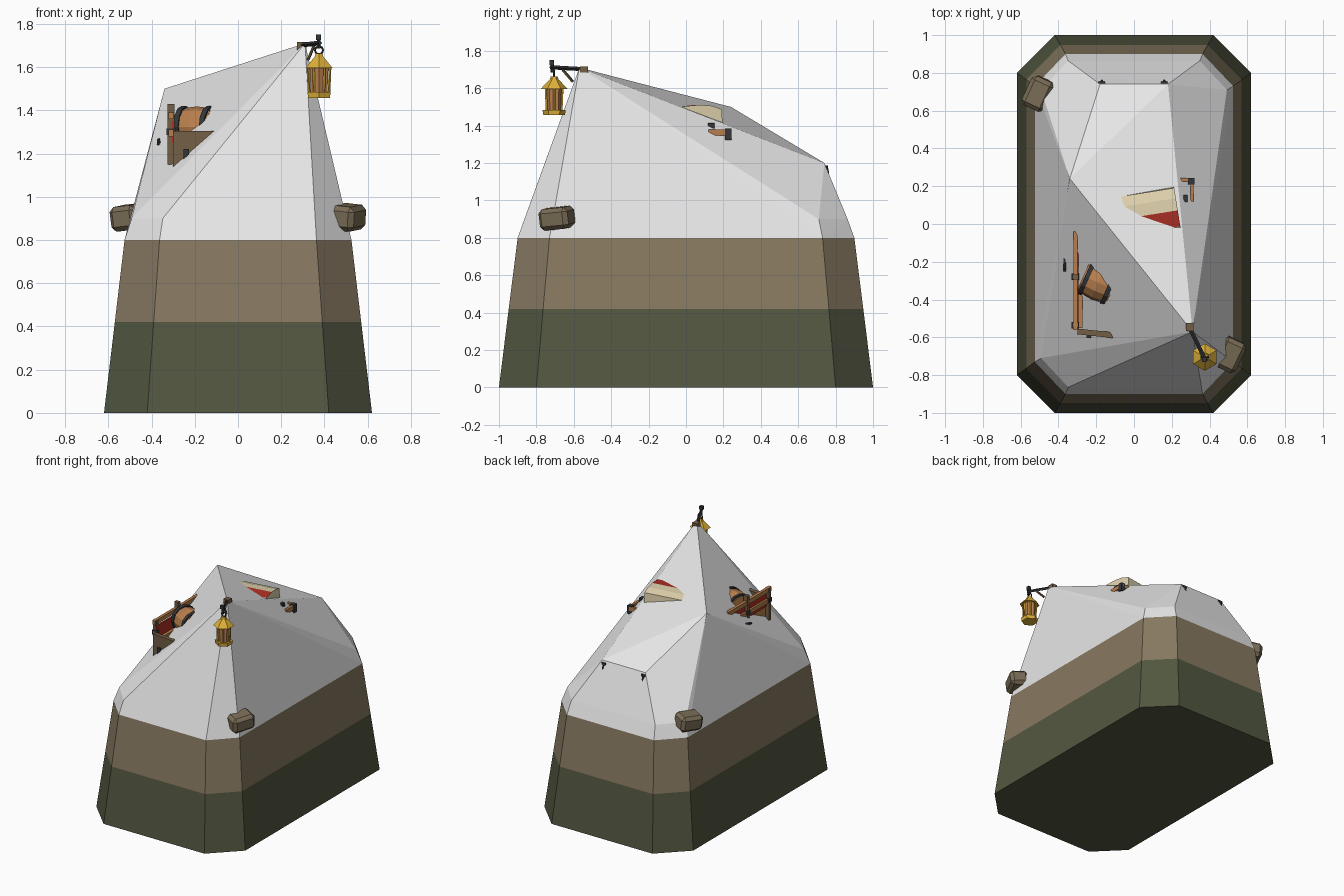
import bpy, bmesh
from math import radians, cos, sin, pi
from mathutils import Vector, Matrix, Euler

cube = bpy.data.objects.get("Cube")
if cube:
    bpy.data.objects.remove(cube)


def material(name, rgb):
    lin = [((c / 255 + 0.055) / 1.055) ** 2.4 for c in rgb] + [1]
    m = bpy.data.materials.new(name)
    m.use_nodes = True
    m.diffuse_color = lin
    node = next(n for n in m.node_tree.nodes if n.type == 'BSDF_PRINCIPLED')
    node.inputs["Base Color"].default_value = lin
    return m


MOSS = material("moss green", (82, 87, 64))
EARTH = material("earth brown", (135, 121, 97))
SNOW = material("snow white", (236, 236, 236))
STONE = material("stone", (122, 109, 86))
WOOD = material("orange wood", (186, 128, 78))
OLDWOOD = material("weathered wood", (116, 95, 70))
IRON = material("dark iron", (52, 54, 58))
RED = material("red paint", (175, 48, 36))
CREAM = material("cream canvas", (222, 208, 172))
GOLD = material("gold", (222, 176, 56))


def finish(name, bm, *mats):
    bmesh.ops.recalc_face_normals(bm, faces=bm.faces)
    me = bpy.data.meshes.new(name)
    bm.to_mesh(me)
    bm.free()
    for m in mats:
        me.materials.append(m)
    ob = bpy.data.objects.new(name, me)
    bpy.context.collection.objects.link(ob)
    return ob


def box(name, loc, size, mat, rot=(0, 0, 0), bevel=0):
    bm = bmesh.new()
    bmesh.ops.create_cube(bm, size=1)
    bmesh.ops.scale(bm, vec=size, verts=bm.verts)
    if bevel:
        bmesh.ops.bevel(bm, geom=bm.edges[:], offset=bevel, segments=1, affect='EDGES')
    turn = Euler([radians(a) for a in rot]).to_matrix().to_4x4()
    bm.transform(Matrix.Translation(loc) @ turn)
    return finish(name, bm, mat)


def rod(name, a, b, r1, mat, r2=None, sides=6):
    a, b = Vector(a), Vector(b)
    bm = bmesh.new()
    bmesh.ops.create_cone(bm, cap_ends=True, segments=sides, radius1=r1,
                          radius2=r1 if r2 is None else r2, depth=(b - a).length)
    turn = (b - a).to_track_quat('Z', 'Y').to_matrix().to_4x4()
    bm.transform(Matrix.Translation((a + b) / 2) @ turn)
    return finish(name, bm, mat)


def octagon(hx, hy, cx, cy, z):
    """Chamfered rectangle, counterclockwise."""
    q = [(hx, cy), (cx, hy), (-cx, hy), (-hx, cy)]
    return [(x, y, z) for x, y in q] + [(-x, -y, z) for x, y in q]


# Tapered plinth in two coloured bands
bm = bmesh.new()
rings = [octagon(0.62, 1.0, 0.42, 0.8, 0), octagon(0.57, 0.948, 0.39, 0.764, 0.42),
         octagon(0.525, 0.9, 0.363, 0.73, 0.8)]
rows = [[bm.verts.new(p) for p in ring] for ring in rings]
bm.faces.new(rows[0])
bm.faces.new(rows[2])
for k in range(2):
    for i in range(8):
        j = (i + 1) % 8
        f = bm.faces.new((rows[k][i], rows[k][j], rows[k + 1][j], rows[k + 1][i]))
        f.material_index = k
finish("plinth", bm, MOSS, EARTH)

# Faceted snow hill
bm = bmesh.new()
peaks = [(0.31, -0.57, 1.71), (-0.34, 0.24, 1.5), (-0.18, 0.74, 1.2), (0.18, 0.74, 1.2)]
for p in rings[2] + octagon(0.492, 0.864, 0.348, 0.71, 0.9) + peaks:
    bm.verts.new(p)
hull = bmesh.ops.convex_hull(bm, input=bm.verts)
bmesh.ops.delete(bm, geom=list({v for v in hull["geom_interior"] + hull["geom_unused"]
                                if isinstance(v, bmesh.types.BMVert)}), context='VERTS')
finish("snow_hill", bm, SNOW)

# Boulders on opposite corners
for side, label in ((1, "left"), (-1, "right")):
    box(label + "_boulder", (side * 0.505, side * -0.69, 0.905), (0.13, 0.17, 0.115),
        STONE, (5, side * 6, -25), 0.022)

# Lantern bracket
box("bracket_block", (0.295, -0.545, 1.695), (0.042, 0.042, 0.04), OLDWOOD)
rod("bracket_arm", (0.295, -0.55, 1.702), (0.38, -0.725, 1.712), 0.011, IRON, sides=4)
rod("bracket_brace", (0.325, -0.605, 1.635), (0.352, -0.66, 1.7), 0.008, OLDWOOD, sides=4)
rod("bracket_post", (0.373, -0.715, 1.685), (0.373, -0.715, 1.735), 0.009, IRON)
box("bracket_knob", (0.373, -0.718, 1.738), (0.024, 0.024, 0.026), IRON)

# Hexagonal hanging lantern
lx, ly = 0.375, -0.705


def lantern_tier(name, z0, z1, r0, r1, mat):
    rod("lantern_" + name, (lx, ly, z0), (lx, ly, z1), r0, mat, r1)


lantern_tier("base", 1.458, 1.484, 0.058, 0.062, GOLD)
lantern_tier("glass", 1.484, 1.6, 0.045, 0.05, WOOD)
lantern_tier("roof", 1.596, 1.645, 0.072, 0.026, GOLD)
lantern_tier("cap", 1.645, 1.663, 0.024, 0.018, GOLD)
for i in range(6):
    a = i * pi / 3
    c, s = cos(a), sin(a)
    rod("lantern_bar", (lx + 0.046 * c, ly + 0.046 * s, 1.48),
        (lx + 0.051 * c, ly + 0.051 * s, 1.6), 0.006, GOLD, sides=4)
bpy.ops.mesh.primitive_torus_add(location=(lx, ly, 1.678), rotation=(pi / 2, 0, 0),
                                 major_radius=0.018, minor_radius=0.005,
                                 major_segments=10, minor_segments=5)
ring = bpy.context.object
ring.name = "lantern_ring"
ring.data.materials.append(IRON)

# Half-buried cart side: rails, painted panel, posts and end board
for z in (1.375, 1.295):
    box("cart_rail", (-0.31, -0.3, z), (0.022, 0.52, 0.032), WOOD)
box("cart_panel", (-0.3, -0.3, 1.3), (0.012, 0.5, 0.1), RED)
box("cart_lower_plank", (-0.285, -0.42, 1.2), (0.024, 0.26, 0.12), WOOD)
for y, z in ((-0.535, 1.27), (-0.28, 1.31)):
    box("cart_post", (-0.31, y, z), (0.032, 0.026, 0.24), OLDWOOD)
    box("cart_post_band", (-0.31, y, 1.3), (0.04, 0.034, 0.03), IRON)
box("cart_end_board", (-0.175, -0.582, 1.2), (0.25, 0.03, 0.21), OLDWOOD, (0, 0, -6))
box("cart_end_bracket", (-0.24, -0.597, 1.19), (0.025, 0.014, 0.06), IRON)

# Tipped barrel with iron hoops
axis = Vector((0.9, -0.4, 0)).normalized()
mid = Vector((-0.19, -0.31, 1.322))
for s in (-1, 1):
    rod("barrel_half", mid, mid + axis * s * 0.085, 0.096, WOOD, 0.086, 12)
    rod("barrel_hoop", mid + axis * (s * 0.065 - 0.012), mid + axis * (s * 0.065 + 0.012),
        0.099, IRON, 0.097, 12)

# Buried canvas top with a red stripe
bm = bmesh.new()
profile = [(-0.11, 1.46), (-0.05, 1.503), (0.035, 1.511), (0.1, 1.506), (0.155, 1.488),
           (0.165, 1.34), (-0.11, 1.34)]
ends = [[bm.verts.new((x, y, z)) for y, z in profile] for x in (-0.09, 0.24)]
for e in ends:
    bm.faces.new(e)
n = len(profile)
for i in range(n):
    j = (i + 1) % n
    f = bm.faces.new((ends[0][i], ends[0][j], ends[1][j], ends[1][i]))
    f.material_index = 1 if i == 1 else 0
bm.transform(Matrix.Rotation(radians(9), 4, 'Z'))
finish("canvas_top", bm, CREAM, RED)

# Broken frame corner poking through the far slope
box("frame_beam", (0.307, 0.18, 1.362), (0.018, 0.12, 0.032), WOOD)
box("frame_cross_beam", (0.265, 0.234, 1.362), (0.08, 0.018, 0.03), WOOD)
box("frame_corner", (0.303, 0.226, 1.353), (0.034, 0.034, 0.062), IRON)
box("frame_pin", (0.273, 0.135, 1.4), (0.022, 0.035, 0.03), IRON)

# Small iron spikes
for x in (-0.17, 0.16):
    box("rear_spike_plate", (x, 0.748, 1.18), (0.034, 0.014, 0.016), IRON)
    rod("rear_spike", (x, 0.75, 1.185), (x, 0.758, 1.14), 0.008, IRON)
rod("side_spike", (-0.362, -0.18, 1.26), (-0.368, -0.25, 1.245), 0.014, IRON, 0.008)
